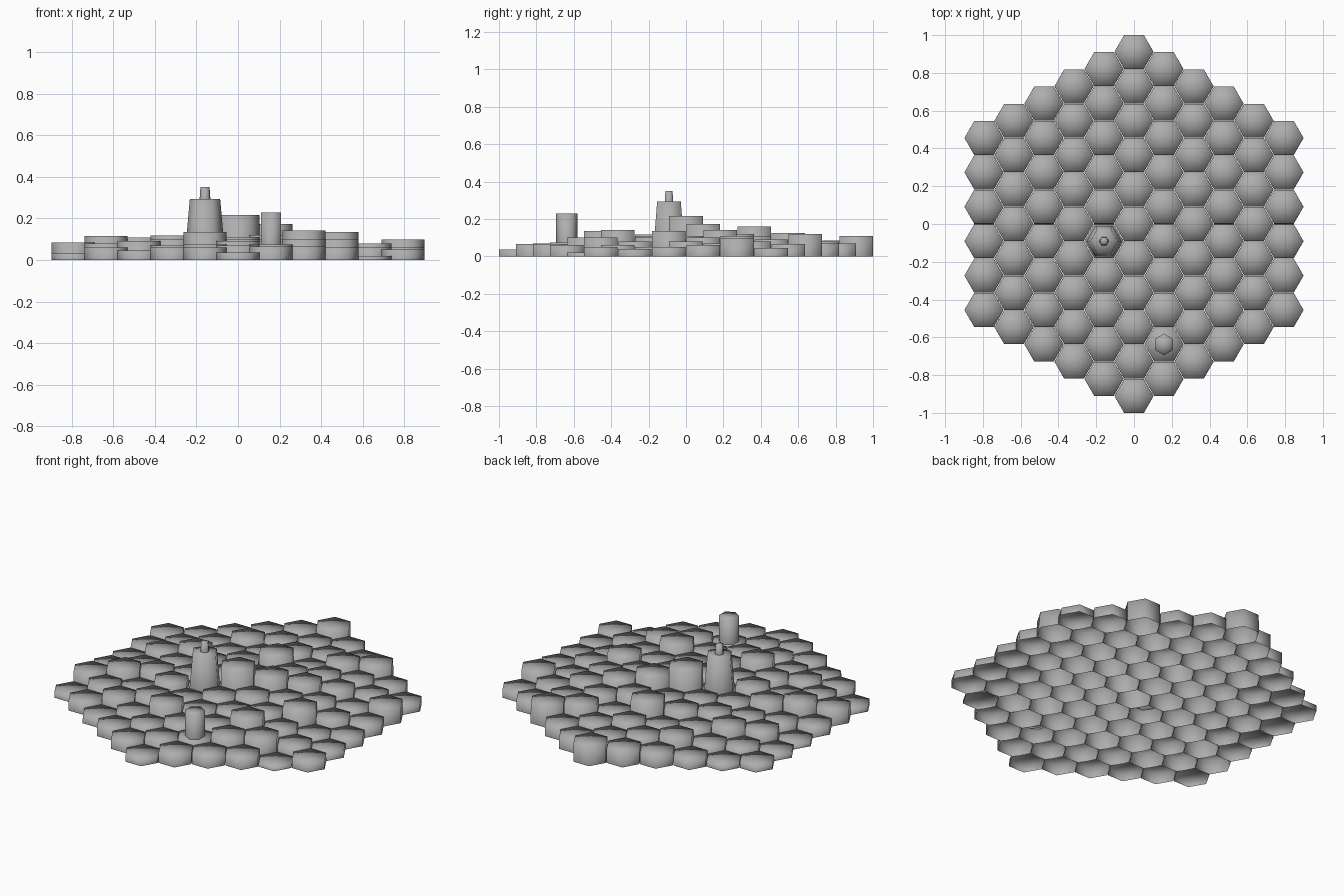
import bpy, bmesh, math

if "Cube" in bpy.data.objects:
    bpy.data.objects.remove(bpy.data.objects["Cube"])

grey = bpy.data.materials.new("stone grey")
grey.diffuse_color = (0.42, 0.42, 0.42, 1)
grey.use_nodes = True
grey.node_tree.nodes["Principled BSDF"].inputs["Base Color"].default_value = grey.diffuse_color

DX, DY, R = 0.1588, 0.1822, 0.1038


def hex_column(bm, x, y, z0, z1, r0, r1, turn=0.0, stretch=1.0):
    """Six-sided column with a fanned top and an open bottom."""
    def ring(r, z):
        return [bm.verts.new((x + r * math.cos(turn + i * math.pi / 3),
                              y + stretch * r * math.sin(turn + i * math.pi / 3), z))
                for i in range(6)]
    lo, hi = ring(r0, z0), ring(r1, z1)
    top = bm.verts.new((x, y, z1))
    for i in range(6):
        j = (i + 1) % 6
        bm.faces.new((lo[i], lo[j], hi[j], hi[i]))
        bm.faces.new((hi[i], hi[j], top))


def finish(bm, name):
    for f in bm.faces:
        f.smooth = True      # original is softly shaded over all edges
    me = bpy.data.meshes.new(name)
    bm.to_mesh(me)
    bm.free()
    me.materials.append(grey)
    bpy.context.collection.objects.link(bpy.data.objects.new(name, me))


# Tile heights in thousandths, one row per column, front to back
heights = {
    -5: (30, 85, 50, 25, 30, 35),
    -4: (60, 80, 115, 60, 80, 50, 30),
    -3: (45, 90, 70, 107, 80, 100, 60, 50),
    -2: (60, 70, 100, 117, 90, 100, 80, 100, 70),
    -1: (60, 75, 135, 90, 85, 100, 110, 80, 90, 85),
    0: (37, 70, 90, 100, 110, 217, 100, 160, 100, 80, 110),
    1: (65, 75, 90, 100, 120, 172, 120, 80, 85, 70),
    2: (65, 100, 142, 100, 110, 140, 110, 125, 68),
    3: (60, 100, 80, 135, 100, 110, 90, 120),
    4: (20, 60, 50, 80, 70, 80, 65),
    5: (50, 40, 50, 60, 98, 45),
}

# Field of hexagonal tiles
bm = bmesh.new()
for c, column in heights.items():
    for i, h in enumerate(column):
        hex_column(bm, c * DX, (i - (len(column) - 1) / 2) * DY, 0, h / 1000, R, R * 0.998)
finish(bm, "hex_tiles")

# Tapered tower with a small spire
bm = bmesh.new()
hex_column(bm, -DX, -DY / 2, 0.08, 0.293, 0.092, 0.073)
finish(bm, "tower")
bm = bmesh.new()
hex_column(bm, -DX, -DY / 2, 0.293, 0.35, 0.026, 0.022)
finish(bm, "tower_spire")

# Straight pillar near the front
bm = bmesh.new()
hex_column(bm, DX, -3.5 * DY, 0.065, 0.228, 0.055, 0.055, math.pi / 6, 1.05)
finish(bm, "pillar")
